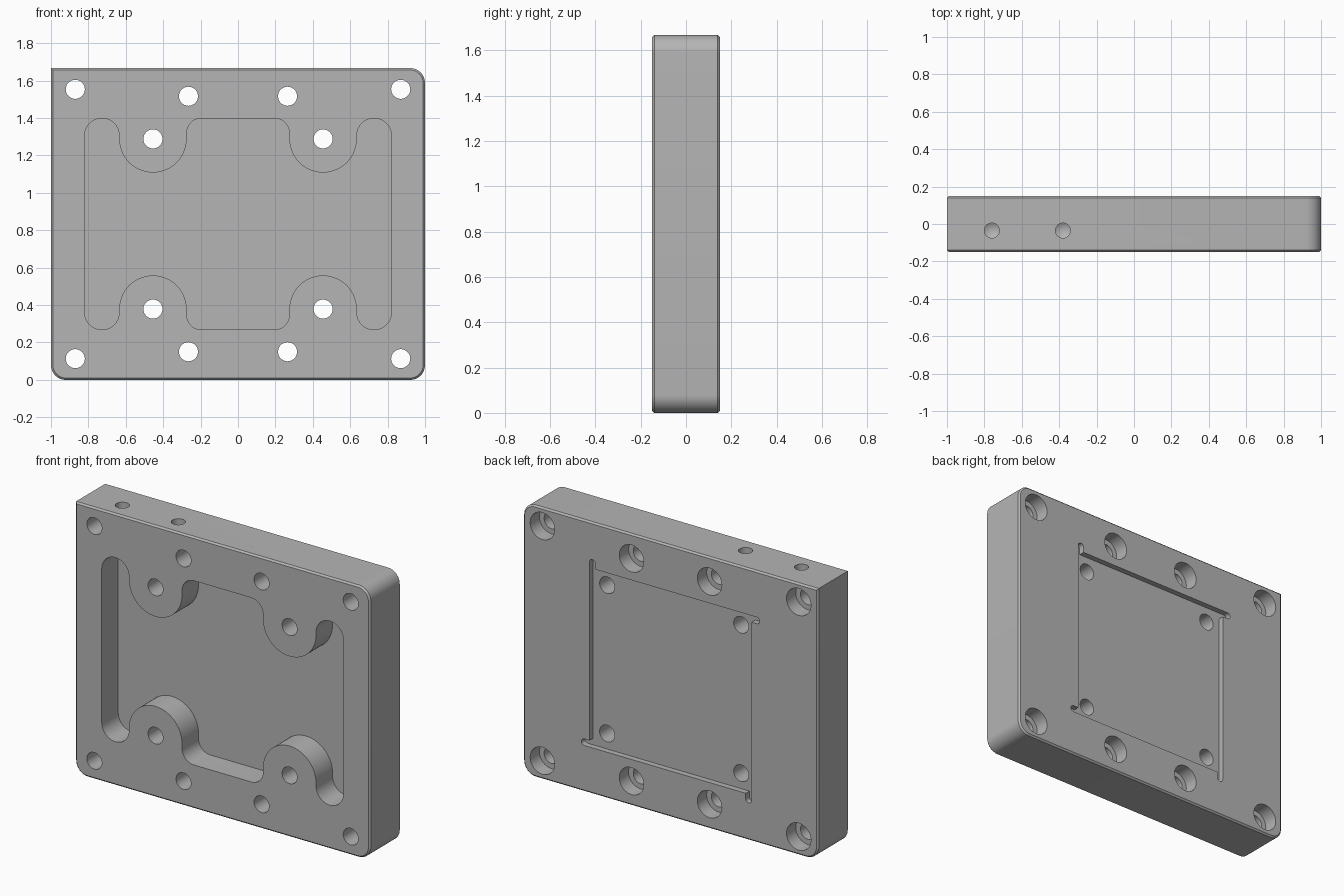
import bpy, bmesh, math

if "Cube" in bpy.data.objects:
    bpy.data.objects.remove(bpy.data.objects["Cube"], do_unlink=True)

H = 1.667          # plate height
MID = H / 2
T = 0.15           # half thickness

grey = bpy.data.materials.new("machined_grey")
grey.use_nodes = True
grey.diffuse_color = (0.46, 0.46, 0.46, 1)
grey.node_tree.nodes["Principled BSDF"].inputs["Base Color"].default_value = (0.46, 0.46, 0.46, 1)


def arc(cx, cz, r, start, end, n=12):
    angles = [math.radians(start + (end - start) * i / n) for i in range(n + 1)]
    return [(cx + r * math.cos(a), cz + r * math.sin(a)) for a in angles]


def circle(cx, cz, r, n=32):
    return arc(cx, cz, r, 0, 360, n)[:-1]


def prisms(name, outlines, y0, y1, chamfer=0):
    """Extrude outlines, measured from the plate centre, along y."""
    bm = bmesh.new()
    for pts in outlines:
        face = bm.faces.new([bm.verts.new((x, y0, z + MID)) for x, z in pts])
        ext = bmesh.ops.extrude_face_region(bm, geom=[face])
        for v in ext["geom"]:
            if isinstance(v, bmesh.types.BMVert):
                v.co.y = y1
    bmesh.ops.recalc_face_normals(bm, faces=bm.faces)
    if chamfer:
        rims = [e for e in bm.edges if abs(e.verts[0].co.y - e.verts[1].co.y) < 1e-5]
        bmesh.ops.bevel(bm, geom=rims, offset=chamfer, segments=1, affect='EDGES')
    return add_object(name, bm)


def add_object(name, bm):
    mesh = bpy.data.meshes.new(name)
    bm.to_mesh(mesh)
    bm.free()
    mesh.materials.append(grey)
    obj = bpy.data.objects.new(name, mesh)
    bpy.context.collection.objects.link(obj)
    return obj


def cut(body, cutter):
    mod = body.modifiers.new("cut", 'BOOLEAN')
    mod.operation = 'DIFFERENCE'
    mod.solver = 'EXACT'
    mod.object = cutter
    bpy.context.view_layer.objects.active = body
    bpy.ops.object.modifier_apply(modifier=mod.name)
    bpy.data.objects.remove(cutter, do_unlink=True)


def four(x, z):
    return [(sx * x, sz * z) for sx in (1, -1) for sz in (1, -1)]


# Plate with three rounded corners and one square corner
R = 0.08
outline = (arc(1 - R, MID - R, R, 0, 90) + [(-1, MID)]
           + arc(-1 + R, -MID + R, R, 180, 270) + arc(1 - R, -MID + R, R, 270, 360))
plate = prisms("mounting_plate", [outline], -T, T, 0.01)

# Front pocket that curves around four bosses
quarter = (arc(0.7275, 0.4725, 0.0925, 0, 180, 20)
           + arc(0.455, 0.455, 0.18, 0, -180, 28)
           + arc(0.195, 0.485, 0.08, 0, 90))
half = quarter + [(-x, z) for x, z in reversed(quarter)]
pocket = half + [(x, -z) for x, z in reversed(half)]
cut(plate, prisms("pocket_cutter", [pocket], -T - 0.1, 0.01))

# Shallow square recess in the back with a relief slot at each corner
S, r = 0.55, 0.02
corner = [(S, S)] + arc(S - r, S + 0.035, r, 0, 180, 10) + [(S - 2 * r, S)]
recess = []
for turn in range(4):
    recess += corner
    corner = [(-z, x) for x, z in corner]
cut(plate, prisms("recess_cutter", [recess], T - 0.035, T + 0.1))

# Through holes, with counterbores on the outer eight
outer = four(0.87, 0.72) + four(0.265, 0.683)
inner = four(0.455, 0.455)
cut(plate, prisms("hole_cutter", [circle(x, z, 0.051) for x, z in outer + inner], -T - 0.1, T + 0.1))
cut(plate, prisms("counterbore_cutter", [circle(x, z, 0.083) for x, z in outer], T - 0.09, T + 0.1))

# Blind drilled ports in the top edge, with pointed ends
bm = bmesh.new()
for x in (-0.76, -0.38):
    rings = []
    for z in (H + 0.1, H - 0.15):
        rings.append([bm.verts.new((px, pz, z)) for px, pz in circle(x, -0.035, 0.04, 24)])
    tip = bm.verts.new((x, -0.035, H - 0.173))
    bm.faces.new(rings[0])
    for i in range(24):
        j = (i + 1) % 24
        bm.faces.new((rings[0][i], rings[0][j], rings[1][j], rings[1][i]))
        bm.faces.new((rings[1][i], rings[1][j], tip))
bmesh.ops.recalc_face_normals(bm, faces=bm.faces)
cut(plate, add_object("port_cutter", bm))

# Smooth curves, crisp edges
bpy.ops.object.select_all(action='DESELECT')
plate.select_set(True)
bpy.context.view_layer.objects.active = plate
bpy.ops.object.shade_smooth_by_angle(angle=math.radians(25))
